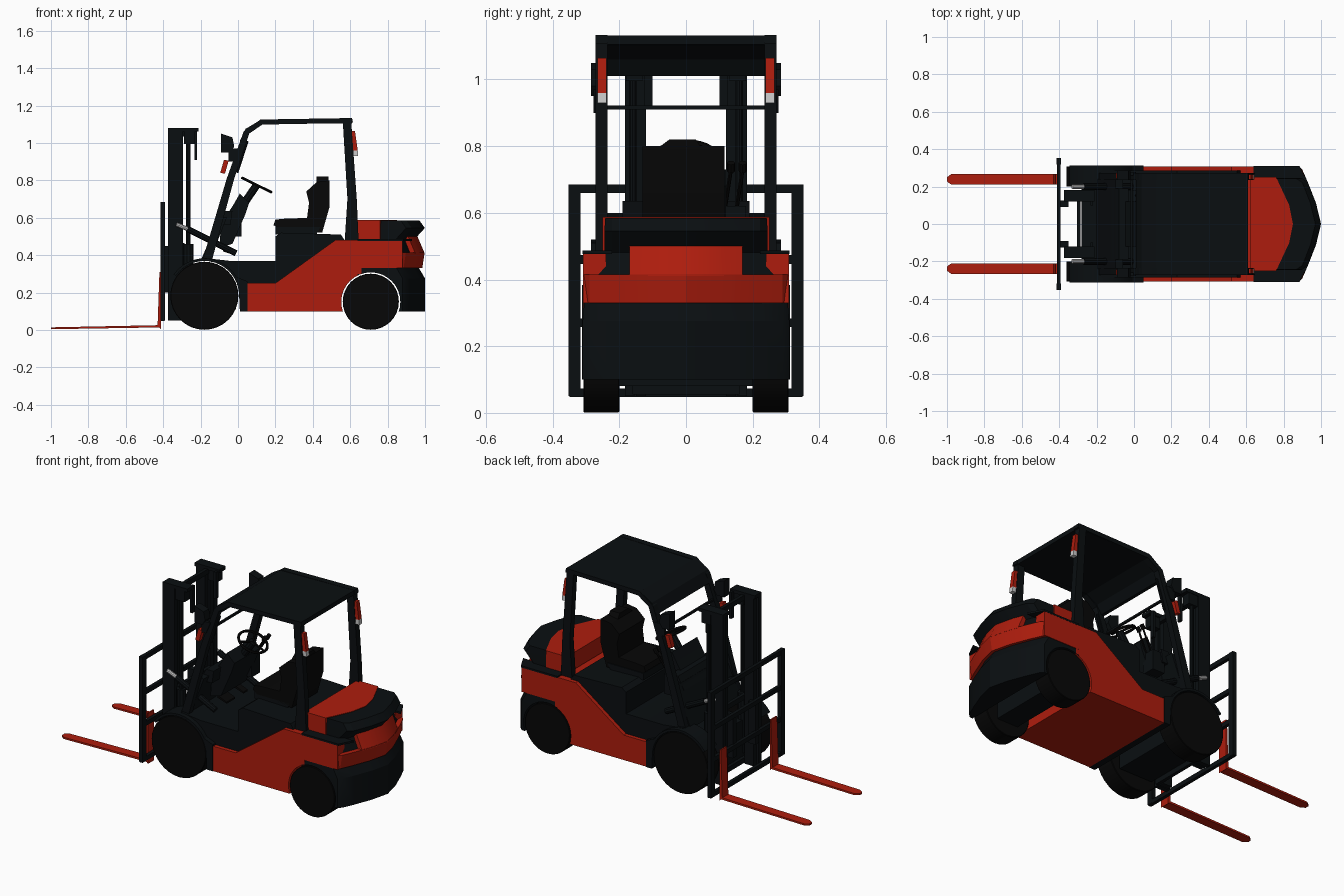
import bpy, bmesh
from math import sin, cos, pi, radians
from mathutils import Vector

if "Cube" in bpy.data.objects:
    bpy.data.objects.remove(bpy.data.objects["Cube"])


def material(name, rgb):
    m = bpy.data.materials.new(name)
    m.diffuse_color = (*rgb, 1)
    m.use_nodes = True
    m.node_tree.nodes["Principled BSDF"].inputs["Base Color"].default_value = m.diffuse_color
    return m


DARK = material("dark_paint", (0.003, 0.0045, 0.0055))
RED = material("red_paint", (0.42, 0.012, 0.004))
BLACK = material("black_rubber", (0.002, 0.002, 0.002))
WHITE = material("light_grey", (0.6, 0.6, 0.6))


def loft(name, rings, mat):
    """Skin a row of equal-length point rings and cap both ends."""
    bm = bmesh.new()
    vs = [[bm.verts.new(p) for p in r] for r in rings]
    n = len(vs[0])
    for a, b in zip(vs, vs[1:]):
        for i in range(n):
            j = (i + 1) % n
            bm.faces.new((a[i], a[j], b[j], b[i]))
    bm.faces.new(vs[0])
    bm.faces.new(vs[-1])
    bmesh.ops.recalc_face_normals(bm, faces=bm.faces)
    me = bpy.data.meshes.new(name)
    bm.to_mesh(me)
    bm.free()
    me.materials.append(mat)
    ob = bpy.data.objects.new(name, me)
    bpy.context.collection.objects.link(ob)
    return ob


def side(name, prof, y0, y1, mat):
    """Side profile (x, z) extruded across y."""
    return loft(name, [[(x, y, z) for x, z in prof] for y in (y0, y1)], mat)


def box(name, x0, x1, y0, y1, z0, z1, mat=DARK):
    return side(name, [(x0, z0), (x1, z0), (x1, z1), (x0, z1)], y0, y1, mat)


def rod(name, a, b, r, mat=DARK, n=10):
    a, b = Vector(a), Vector(b)
    q = (b - a).to_track_quat('Z', 'Y')
    ring = [q @ Vector((r * cos(2 * pi * i / n), r * sin(2 * pi * i / n), 0)) for i in range(n)]
    return loft(name, [[p + v for v in ring] for p in (a, b)], mat)


def plan(z, clip, tail):
    """Counterweight outline seen from above at height z, clipped to half width clip."""
    half = [(.64, clip), (tail - .12, min(clip, .31)), (tail - .1, min(clip, .29)),
            (tail - .07, min(clip, .222)), (tail - .027, .112)]
    pts = half + [(tail, 0)] + [(x, -y) for x, y in reversed(half)]
    return [(x, y, z) for x, y in pts]


def arc(cx, cz, r, a0, a1, n):
    return [(cx + r * cos(radians(a0 + (a1 - a0) * i / n)),
             cz + r * sin(radians(a0 + (a1 - a0) * i / n))) for i in range(n + 1)]


def cut_arch(ob):
    cutter = rod("arch_cutter", (0.71, -0.5, 0.15), (0.71, 0.5, 0.15), 0.158, DARK, 32)
    cutter.hide_render = True
    m = ob.modifiers.new("arch", 'BOOLEAN')
    m.operation, m.object, m.solver = 'DIFFERENCE', cutter, 'EXACT'
    bpy.context.view_layer.objects.active = ob
    bpy.ops.object.modifier_apply(modifier=m.name)
    bpy.data.objects.remove(cutter)


def wheel(name, x, r, s, y0, y1):
    prof = [(r - .003, y0), (r, y0 + .003), (r, y1 - .003), (r - .003, y1)]
    loft(name, [[(px, s * y, pz) for px, pz in arc(x, r + .001, rr, 0, 348.75, 31)]
                for rr, y in prof], BLACK)


# lower body: red tub and dark deck
tub = side("red_tub", [(.05, .1), (.6, .1), (.66, .2), (.66, .48), (.52, .48), (.2, .25), (.05, .25)],
           -.308, .308, RED)
cut_arch(tub)
side("floor_deck", arc(-.18, .183, .19, 0, 90, 8) +
     [(-.18, .385), (-.05, .37), (.2, .37), (.2, .5), (.23, .52), (.55, .51), (.57, .48),
      (.52, .42), (.2, .2), (.05, .1), (.01, .1)], -.285, .285, DARK)
box("front_axle_block", -.28, -.06, -.19, .19, .08, .3)
box("rear_axle_block", .64, .78, -.2, .2, .08, .22)

# counterweight
lower = loft("counterweight_lower", [plan(.1, .31, 1), plan(.275, .31, 1), plan(.335, .305, .965)], DARK)
cut_arch(lower)
loft("counterweight_red_band", [plan(.33, .306, .985), plan(.415, .308, .998)], RED)
loft("counterweight_shoulder", [plan(.41, .3, .97), plan(.485, .3, .94)], DARK)
loft("counterweight_hood", [plan(.48, .245, .94), plan(.545, .245, .999), plan(.585, .242, .97)], DARK)
hood = [(.62, .25), (.76, .25), (.83, .1), (.85, 0), (.83, -.1), (.76, -.25), (.62, -.25)]
loft("red_hood_cover", [[(x, y, z) for x, y in hood] for z in (.485, .588)], RED)
loft("tail_recess", [[(.85, .17, z), (x - .05, .17, z), (x - .027, .112, z), (x, 0, z), (x - .027, -.112, z),
                      (x - .05, -.17, z), (.85, -.17, z)] for x, z in ((.998, .41), (.955, .51))], RED)

# seat
side("seat_base", [(.2, .51), (.42, .51), (.44, .55), (.2, .55)], -.13, .12, DARK)
side("seat_cushion", [(.19, .56), (.22, .54), (.4, .54), (.4, .6), (.25, .595), (.2, .59)], -.13, .115, BLACK)
back = [(.36, .53), (.45, .52), (.49, .66), (.49, .8), (.42, .79), (.365, .74), (.38, .68)]
side("seat_back", back, -.13, .115, BLACK)
loft("headrest", [[(x, y, z) for y, z in ((-.09, .79), (.05, .79), (.03, .82), (-.05, .82))]
                  for x in (.42, .485)], BLACK)

# overhead guard
side("roof_plate", [(.61, 1.105), (.61, 1.132), (.12, 1.122), (.04, 1.075), (.01, 1.01),
                    (.03, 1.01), (.06, 1.06), (.13, 1.1)], -.268, .268, DARK)
side("front_cowl", [(-.2, .37), (-.15, .37), (-.06, .6), (-.1, .6)], -.24, .24, DARK)
side("cowl_top", [(-.12, .56), (-.04, .56), (-.03, .635), (-.08, .635)], -.19, .19, DARK)
box("guard_crossbar", -.02, -.008, -.24, .24, .91, .922)

# dashboard, steering and levers
side("dashboard", [(-.1, .44), (-.03, .46), (.04, .62), (.06, .68), (.01, .73), (-.03, .66), (-.09, .57)],
     -.12, .12, DARK)
rod("steering_column", (-.02, 0, .6), (.1, 0, .775), .022)
bpy.ops.mesh.primitive_torus_add(location=(.1, 0, .775), rotation=(0, radians(26), 0), major_radius=.085,
                                 minor_radius=.008, major_segments=24, minor_segments=6)
ring = bpy.context.object
ring.name = "steering_wheel"
ring.data.materials.append(BLACK)
for i in range(3):
    a = i * 2 * pi / 3
    rod("wheel_spoke", (.1, 0, .775), (.1 + .075 * cos(a), .085 * sin(a), .775 - .037 * cos(a)), .006, BLACK, 6)
for y in (.135, .17):
    rod("control_lever", (0, y - .02, .6), (.08, y, .73), .006, BLACK, 6)
    rod("lever_knob", (.075, y, .725), (.09, y, .75), .012, BLACK, 8)
box("lever_console", -.06, .02, .1, .18, .5, .62)
for y in (-.06, -.02, .1):
    side("pedal", [(-.08, .42), (-.02, .4), (-.02, .41), (-.08, .435)], y - .02, y + .02, BLACK)

# mast cross members and load backrest bars
for z in (.07, .45, 1.05):
    box("mast_crossbar", -.305, -.285, -.16, .16, z - .015, z + .015)
for z in (.06, .27, .46, .672):
    box("carriage_bar", -.412, -.392, -.35, .35, z - .013, z + .013)

for s in (1, -1):
    tag = "_left" if s > 0 else "_right"

    # wheels and fenders
    wheel("front_wheel" + tag, -.18, .182, s, .2, .308)
    wheel("rear_wheel" + tag, .71, .15, s, .2, .307)
    side("front_fender" + tag, arc(-.18, .183, .186, 0, 145, 14) + arc(-.18, .183, .2, 145, 30, 12) +
         [(.05, .26), (.05, .1), (.01, .1)], s * .2, s * .312, DARK)
    box("rear_side_panel" + tag, .64, .88, s * .24, s * .309, .33, .478, RED)
    loft("shoulder_cap" + tag, [[(x, s * y, z) for x, y in ((.64, .24), (.64, .31), (.885, .31), (.93, .222))]
                                for z in (.476, .487)], DARK)

    # roof pillars
    outer = [(-.19, .37), (-.06, .81), (.03, 1.06), (.12, 1.125), (.61, 1.133), (.615, 1.108)]
    inner = [(.13, 1.098), (.06, 1.05), (-.02, .81), (-.14, .37)]
    side("guard_frame" + tag, outer + inner, s * .235, s * .272, DARK)
    side("rear_pillar" + tag, [(.57, .47), (.645, .47), (.635, .7), (.605, 1.12), (.56, 1.12), (.585, .7)],
         s * .235, s * .272, DARK)
    rod("grab_handle" + tag, (-.005, s * .245, .84), (.05, s * .245, 1.01), .007)

    # lamps
    side("rear_lamp" + tag, [(.61, .96), (.64, .96), (.625, 1.065), (.6, 1.065)], s * .238, s * .265, RED)
    side("reverse_lamp" + tag, [(.613, .93), (.643, .93), (.64, .96), (.61, .96)], s * .238, s * .265, WHITE)
    side("head_lamp" + tag, [(-.09, .95), (-.04, .95), (-.02, .98), (-.03, 1.03), (-.09, 1.05)],
         s * .235, s * .285, DARK)
    side("turn_lamp" + tag, [(-.095, .84), (-.07, .835), (-.05, .905), (-.075, .91)], s * .243, s * .272, RED)
    side("lamp_bracket" + tag, [(-.05, .9), (-.02, .9), (.01, .97), (-.05, .97)], s * .26, s * .278, DARK)

    # mast rails, lift cylinder and tilt cylinder
    box("outer_rail" + tag, -.375, -.295, s * .155, s * .183, .05, 1.08)
    box("inner_rail" + tag, -.365, -.305, s * .12, s * .15, .05, 1.07)
    box("mast_top" + tag, -.375, -.21, s * .12, s * .183, 1.06, 1.08)
    box("top_bracket" + tag, -.29, -.23, s * .13, s * .18, .995, 1.06)
    box("hose_post" + tag, -.232, -.218, s * .1, s * .125, .91, 1.07)
    rod("lift_rod" + tag, (-.265, s * .16, .4), (-.265, s * .16, 1), .012)
    rod("lift_cylinder" + tag, (-.265, s * .16, .1), (-.265, s * .16, .46), .028)
    rod("tilt_rod" + tag, (-.33, s * .2, .565), (-.27, s * .2, .54), .012, WHITE)
    rod("tilt_cylinder" + tag, (-.27, s * .2, .54), (-.01, s * .2, .41), .018)

    # carriage and forks
    box("backrest_post" + tag, -.414, -.39, s * .317, s * .352, .05, .685)
    box("carriage_roller" + tag, -.4, -.35, s * .09, s * .125, .2, .45)
    side("fork_upright" + tag, [(-.43, .02), (-.412, .005), (-.412, .31), (-.42, .31)], s * .21, s * .268, RED)
    blade = [(-.412, .21), (-.975, .21), (-1, .227), (-1, .25), (-.975, .268), (-.412, .268)]
    loft("fork_blade" + tag, [[(x, s * y, .004 + .01 * (x + 1) / .6) for x, y in blade],
                              [(x, s * y, .014 + .012 * (x + 1) / .6) for x, y in blade]], RED)

# keep hard edges, smooth the round parts
bpy.ops.object.select_all(action='SELECT')
bpy.ops.object.shade_smooth_by_angle(angle=radians(25))
